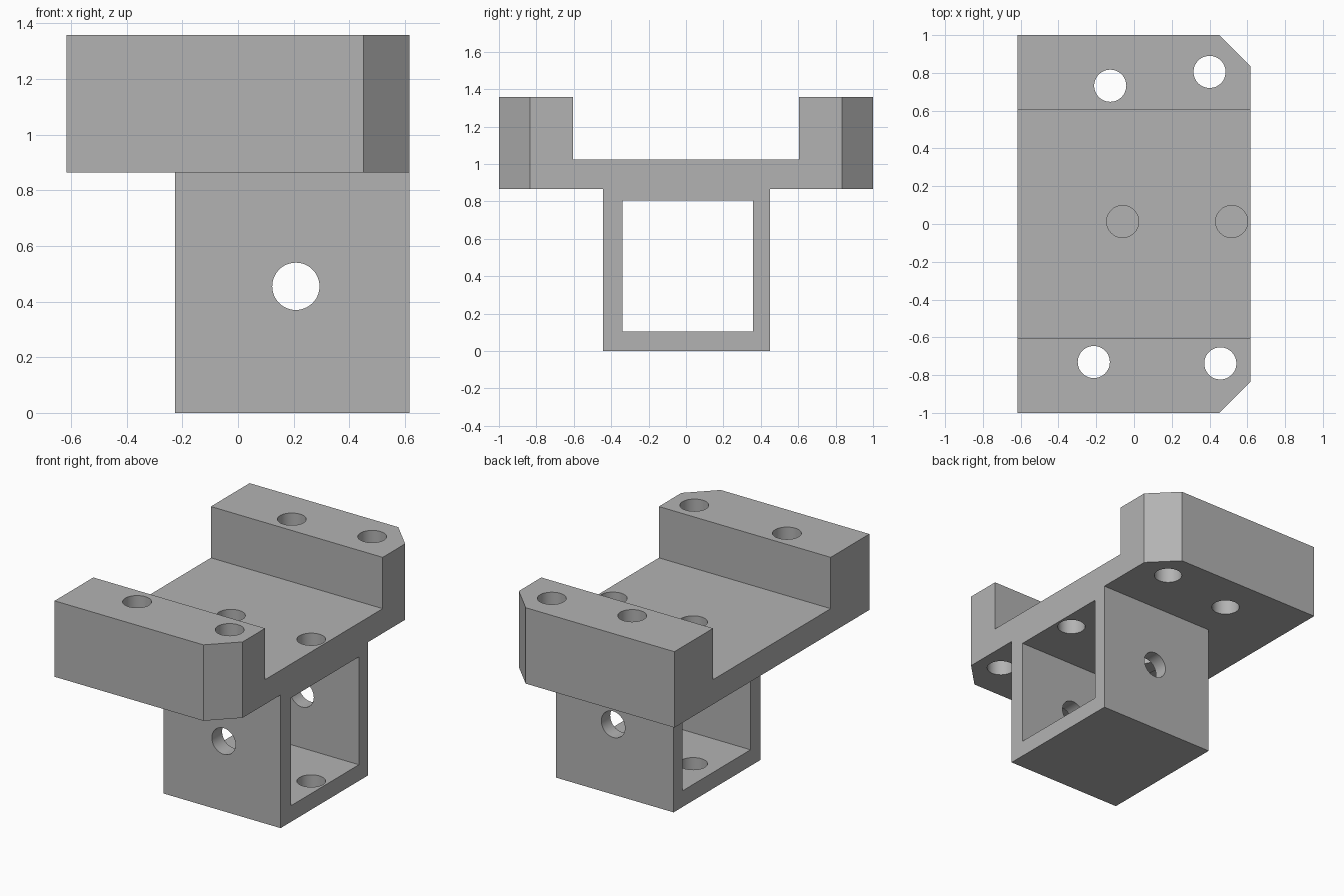
import bpy
import bmesh
from math import radians
from mathutils import Matrix, Vector

cube = bpy.data.objects.get("Cube")
if cube:
    bpy.data.objects.remove(cube, do_unlink=True)

grey = bpy.data.materials.new("mid grey")
grey.use_nodes = True
COLOUR = (0.45, 0.45, 0.45, 1)
grey.diffuse_color = COLOUR
grey.node_tree.nodes["Principled BSDF"].inputs["Base Color"].default_value = COLOUR

X0, X1 = -0.617, 0.617          # plate ends
UNDER, DECK, TOP = 0.865, 1.025, 1.358
HOLE_R = 0.085


def add_object(name, bm):
    bmesh.ops.recalc_face_normals(bm, faces=bm.faces[:])
    mesh = bpy.data.meshes.new(name)
    bm.to_mesh(mesh)
    bm.free()
    mesh.materials.append(grey)
    obj = bpy.data.objects.new(name, mesh)
    bpy.context.collection.objects.link(obj)
    return obj


def prism(name, points, direction):
    """Extrude a closed outline along a direction."""
    bm = bmesh.new()
    face = bm.faces.new([bm.verts.new(p) for p in points])
    geom = bmesh.ops.extrude_face_region(bm, geom=[face])["geom"]
    verts = [g for g in geom if isinstance(g, bmesh.types.BMVert)]
    bmesh.ops.translate(bm, verts=verts, vec=direction)
    return add_object(name, bm)


def block(name, x, y, z):
    outline = [(x[0], y[0], z[0]), (x[0], y[1], z[0]),
               (x[0], y[1], z[1]), (x[0], y[0], z[1])]
    return prism(name, outline, (x[1] - x[0], 0, 0))


def drill(name, start, end):
    """Round cutter between two points."""
    start, end = Vector(start), Vector(end)
    axis = end - start
    matrix = Matrix.Translation((start + end) / 2) @ axis.to_track_quat("Z", "Y").to_matrix().to_4x4()
    bm = bmesh.new()
    bmesh.ops.create_cone(bm, cap_ends=True, segments=48, radius1=HOLE_R,
                          radius2=HOLE_R, depth=axis.length, matrix=matrix)
    return add_object(name, bm)


def combine(target, tool, operation):
    mod = target.modifiers.new(tool.name, "BOOLEAN")
    mod.operation = operation
    mod.solver = "EXACT"
    mod.object = tool
    bpy.context.view_layer.objects.active = target
    bpy.ops.object.modifier_apply(modifier=mod.name)
    bpy.data.objects.remove(tool, do_unlink=True)


# Channel-shaped upper plate with a raised rail on each side
channel = [(-1, UNDER), (1, UNDER), (1, TOP), (0.603, TOP),
           (0.603, DECK), (-0.603, DECK), (-0.603, TOP), (-1, TOP)]
bracket = prism("mounting_bracket", [(X0, y, z) for y, z in channel], (X1 - X0, 0, 0))

# Chamfered rail corners
for side in (-1, 1):
    corner = [(0.451, side, 0.7), (0.785, side * 0.666, 0.7), (0.785, side * 1.3, 0.7),
              (0.451, side * 1.3, 0.7)]
    combine(bracket, prism("corner_cutter", corner, (0, 0, 0.8)), "DIFFERENCE")

# Square sleeve below, open along x
combine(bracket, block("sleeve", (-0.226, X1), (-0.444, 0.45), (0, 0.95)), "UNION")
combine(bracket, block("sleeve_cutter", (-0.8, 0.8), (-0.339, 0.359), (0.105, 0.805)), "DIFFERENCE")

# Rail holes go right through
for x, y in [(-0.126, 0.732), (0.4, 0.805), (-0.213, -0.731), (0.457, -0.738)]:
    combine(bracket, drill("rail_drill", (x, y, 0.7), (x, y, 1.5)), "DIFFERENCE")

# Deck holes continue as blind pockets in the sleeve floor
for x in (-0.06, 0.517):
    combine(bracket, drill("deck_drill", (x, 0.013, 0.01), (x, 0.013, 1.2)), "DIFFERENCE")

# Cross hole through both sleeve walls
combine(bracket, drill("cross_drill", (0.208, -0.7, 0.455), (0.208, 0.7, 0.455)), "DIFFERENCE")

# Sharp edges with smooth hole walls
bpy.ops.object.select_all(action="DESELECT")
bracket.select_set(True)
bpy.context.view_layer.objects.active = bracket
bpy.ops.object.shade_smooth_by_angle(angle=radians(30))
